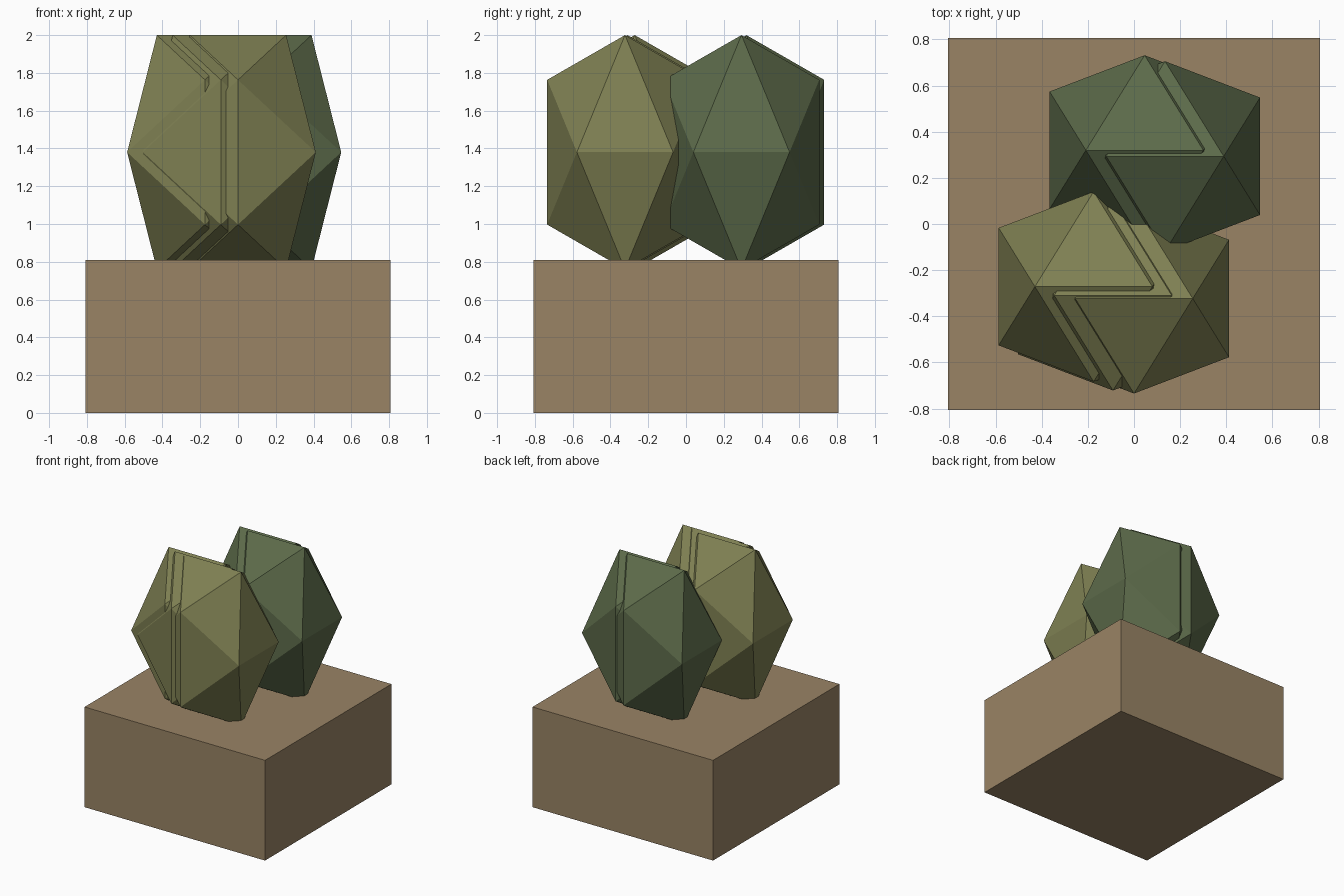
import bpy, bmesh, math

if "Cube" in bpy.data.objects:
    bpy.data.objects.remove(bpy.data.objects["Cube"])

PHI = (1 + math.sqrt(5)) / 2


def material(name, rgb):
    mat = bpy.data.materials.new(name)
    mat.diffuse_color = (*rgb, 1)
    mat.use_nodes = True
    mat.node_tree.nodes["Principled BSDF"].inputs["Base Color"].default_value = mat.diffuse_color
    return mat


def add_object(name, bm, mat, location):
    bmesh.ops.recalc_face_normals(bm, faces=bm.faces)
    mesh = bpy.data.meshes.new(name)
    bm.to_mesh(mesh)
    bm.free()
    mesh.materials.append(mat)
    obj = bpy.data.objects.new(name, mesh)
    obj.location = location
    bpy.context.collection.objects.link(obj)
    return obj


def tall_icosahedron(half_width, half_height):
    # twelve golden-rectangle corners, one edge on top running along x
    bm = bmesh.new()
    a, h = half_width, half_height
    for s in (-1, 1):
        for t in (-1, 1):
            bm.verts.new((s * a / PHI, 0, t * h))
            bm.verts.new((s * a, t * a / PHI, 0))
            bm.verts.new((0, s * a, t * h / PHI))
    bmesh.ops.convex_hull(bm, input=bm.verts)
    return bm


tan = material("tan", (0.32, 0.23, 0.13))
olive = material("olive", (0.21, 0.215, 0.085))
green = material("dark_green", (0.107, 0.145, 0.068))

# square planter block
bm = bmesh.new()
bmesh.ops.create_cube(bm, size=1)
bmesh.ops.scale(bm, vec=(1.614, 1.614, 0.81), verts=bm.verts)
add_object("planter_box", bm, tan, (0, 0, 0.405))

# overlapping foliage clumps, stepping just over half a turn each time
RADIUS, STEP = 0.323, math.radians(188.2)
for i in range(5):
    ang = i * STEP
    add_object(f"foliage_clump_{i + 1}", tall_icosahedron(0.412, 0.62),
               green if i % 2 else olive,
               (-RADIUS * math.sin(ang), -RADIUS * math.cos(ang), 1.38))
